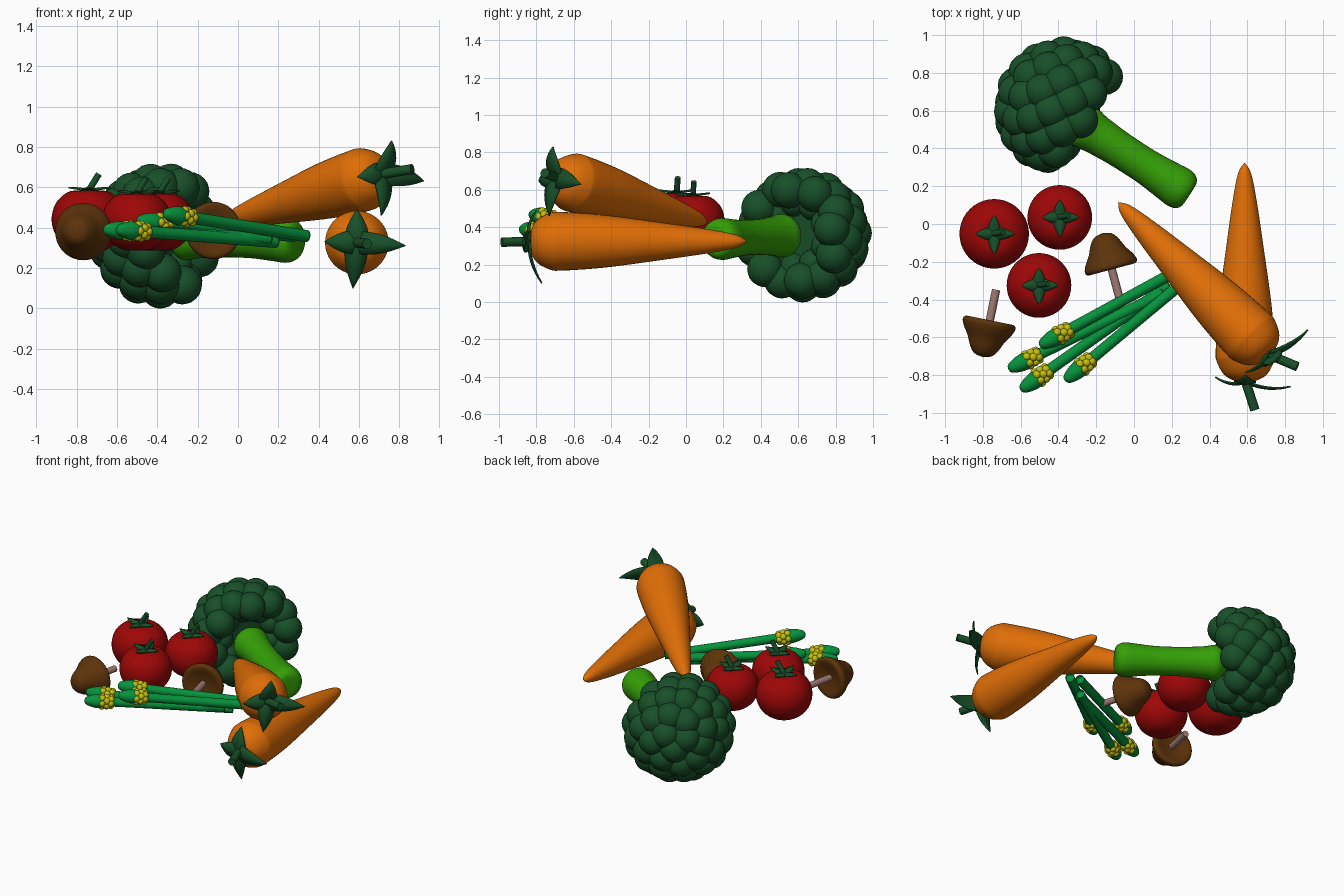
import bpy, bmesh, math
from mathutils import Vector as V, Matrix

if "Cube" in bpy.data.objects:
    bpy.data.objects.remove(bpy.data.objects["Cube"])


def material(name, r, g, b):
    m = bpy.data.materials.new(name)
    m.diffuse_color = (r, g, b, 1)
    m.use_nodes = True
    m.node_tree.nodes["Principled BSDF"].inputs["Base Color"].default_value = m.diffuse_color
    return m


ORANGE = material("orange", 0.74, 0.155, 0.002)
RED = material("red", 0.34, 0.002, 0.002)
LEAF = material("leaf_green", 0.009, 0.08, 0.022)
LIME = material("lime", 0.035, 0.35, 0.002)
SPEAR = material("spear_green", 0.002, 0.29, 0.045)
YELLOW = material("yellow", 0.58, 0.52, 0.004)
BROWN = material("brown", 0.11, 0.033, 0.003)
PALE = material("pale_stalk", 0.36, 0.2, 0.17)


def finish(name, bm, mat):
    bmesh.ops.remove_doubles(bm, verts=bm.verts, dist=1e-5)
    bmesh.ops.recalc_face_normals(bm, faces=bm.faces)
    for f in bm.faces:
        f.smooth = True
    me = bpy.data.meshes.new(name)
    bm.to_mesh(me)
    bm.free()
    me.materials.append(mat)
    ob = bpy.data.objects.new(name, me)
    bpy.context.collection.objects.link(ob)
    return ob


def smooth_profile(pts, n=4):
    p = [V(q) for q in pts]
    p = [p[0]] + p + [p[-1]]
    out = []
    for a, b, c, d in zip(p, p[1:], p[2:], p[3:]):
        for i in range(n):
            t = i / n
            q = 0.5 * (2*b + (c-a)*t + (2*a-5*b+4*c-d)*t*t + (3*b-a-3*c+d)*t**3)
            out.append((max(q[0], 0), q[1]))
    return out + [tuple(pts[-1])]


def lathe(name, profile, origin, axis, mat, segs=32, curved=True):
    """Revolve (radius, distance) points about an axis."""
    prof = smooth_profile(profile) if curved else profile
    rot = V(axis).to_track_quat('Z', 'Y')
    bm = bmesh.new()
    rings = []
    for r, t in prof:
        rings.append([bm.verts.new(V(origin) + rot @ V((
            r*math.cos(2*math.pi*k/segs), r*math.sin(2*math.pi*k/segs), t)))
            for k in range(segs)])
    for a, b in zip(rings, rings[1:]):
        for k in range(segs):
            j = (k + 1) % segs
            bm.faces.new((a[k], a[j], b[j], b[k]))
    return finish(name, bm, mat)


def rod(name, a, b, r, mat):
    a, b = V(a), V(b)
    n = (b - a).length
    ob = lathe(name, [(0, 0), (r, 0), (r, n), (0, n)], a, b - a, mat, 16, False)
    bpy.context.view_layer.objects.active = ob
    ob.select_set(True)
    bpy.ops.object.shade_smooth_by_angle()
    ob.select_set(False)


def leaves(name, base, tips, out, bulge, width):
    """Broad-based pointed leaves spreading from one base point."""
    base, out = V(base), V(out).normalized()
    bm = bmesh.new()
    n = 8
    for tip in tips:
        tip = V(tip)
        ctrl = (base + tip) / 2 + out * bulge
        side = (tip - base).cross(out).normalized()
        rows = []
        for i in range(n + 1):
            t = i / n
            c = base*(1-t)**2 + ctrl*2*t*(1-t) + tip*t*t
            w = width * (0.75 + 1.3*t) * (1 - t) ** 1.1 + 0.0006
            rows.append([bm.verts.new(c + side*w*s - out*w*0.2*abs(s)) for s in (-1, 0, 1)])
        for a, b in zip(rows, rows[1:]):
            for k in (0, 1):
                bm.faces.new((a[k], a[k+1], b[k+1], b[k]))
    ob = finish(name, bm, LEAF)
    mod = ob.modifiers.new("thickness", 'SOLIDIFY')
    mod.thickness = 0.008
    mod.offset = 0


def blobs(name, items, mat, sub):
    bm = bmesh.new()
    for pos, r in items:
        bmesh.ops.create_icosphere(bm, subdivisions=sub, radius=r, matrix=Matrix.Translation(pos))
    return finish(name, bm, mat)


# Carrots: crown, tip, stalk end, leaf tips
carrot_profile = [(0, 0), (0.06, 0.002), (0.115, 0.035), (0.15, 0.1), (0.157, 0.16), (0.14, 0.4),
                  (0.1, 0.7), (0.064, 0.95), (0.034, 1.1), (0, 1.155)]
carrots = [
    ((0.59, -0.83, 0.325), (0.585, 0.325, 0.325), (0.64, -0.985, 0.32),
     [(0.59, -0.80, 0.49), (0.83, -0.86, 0.31), (0.57, -0.77, 0.10), (0.43, -0.81, 0.33)]),
    ((0.71, -0.69, 0.665), (-0.07, 0.1, 0.43), (0.865, -0.755, 0.69),
     [(0.76, -0.71, 0.83), (0.92, -0.56, 0.63), (0.71, -0.73, 0.46), (0.59, -0.785, 0.65)]),
]
for i, (crown, tip, end, tips) in enumerate(carrots, 1):
    axis = V(tip) - V(crown)
    lathe(f"carrot_{i}", carrot_profile, crown, axis, ORANGE, 40)
    rod(f"carrot_stalk_{i}", crown, end, 0.025, LEAF)
    out = -axis.normalized()
    leaves(f"carrot_leaves_{i}", V(crown) + out*0.012, tips, out, 0.045, 0.07)

# Tomatoes with calyx and stalk
tomato_profile = [(0, -0.15), (0.08, -0.143), (0.152, -0.088), (0.184, 0.0), (0.165, 0.088),
                  (0.105, 0.145), (0.045, 0.152), (0, 0.135)]
for i, (x, y, z, s) in enumerate([(-0.74, -0.052, 0.43, 1), (-0.393, 0.035, 0.425, 0.93),
                                  (-0.503, -0.325, 0.425, 0.93)], 1):
    c = V((x, y, z))
    lathe(f"tomato_{i}", [(r*s, t*s) for r, t in tomato_profile], c, (0, 0, 1), RED, 40)
    tips = [c + V((dx, dy, 0.168))*s for dx, dy in ((0.11, 0), (0, 0.1), (-0.1, 0), (0, -0.11))]
    leaves(f"tomato_leaves_{i}", c + V((0, 0, 0.156*s)), tips, (0, 0, 1), 0.006, 0.04)
    rod(f"tomato_stalk_{i}", c + V((-0.015, 0, 0.13))*s, c + V((0.05, 0.008, 0.235))*s, 0.016*s, LEAF)

# Mushrooms lying on their sides
cap_profile = [(0, 0.19), (0.06, 0.18), (0.12, 0.165), (0.142, 0.18), (0.132, 0.215), (0.1, 0.265),
               (0.074, 0.32), (0.045, 0.352), (0, 0.363)]
for i, (end, axis) in enumerate([((-0.73, -0.348, 0.38), (-0.2, -0.98, 0)),
                                 ((-0.075, -0.40, 0.385), (-0.257, 0.966, 0))], 1):
    lathe(f"mushroom_cap_{i}", cap_profile, end, axis, BROWN, 36)
    rod(f"mushroom_stalk_{i}", end, V(end) + V(axis)*0.22, 0.022, PALE)

# Asparagus spears: tip to cut end
spears = [((-0.50, -0.645, 0.435), (0.26, -0.23, 0.36)), ((-0.665, -0.77, 0.39), (0.14, -0.375, 0.345)),
          ((-0.60, -0.88, 0.39), (0.17, -0.335, 0.33)), ((-0.365, -0.83, 0.47), (0.325, -0.255, 0.36))]
for i, (a, b) in enumerate(spears, 1):
    a, b = V(a), V(b)
    n = (b - a).length
    prof = [(0, 0), (0.022, 0.008), (0.038, 0.045), (0.046, 0.09), (0.042, 0.14), (0.033, 0.19),
            (0.03, 0.25), (0.03, n - 0.03), (0.027, n - 0.008), (0, n)]
    lathe(f"asparagus_{i}", prof, a, b - a, SPEAR, 20)
    rot = (b - a).to_track_quat('Z', 'Y')
    scales = []
    for j, (t, r) in enumerate([(0.115, 0.032), (0.145, 0.031), (0.172, 0.025)]):
        for k in range(6):
            ang = 2*math.pi*(k + 0.5*(j % 2))/6
            scales.append((a + rot @ V((r*math.cos(ang), r*math.sin(ang), t)), 0.023))
    blobs(f"asparagus_scales_{i}", scales, YELLOW, 2)

# Broccoli stalk
axis = V((-0.84, 0.543, 0)).normalized()
lathe("broccoli_stalk", [(0, 0), (0.07, 0.003), (0.1, 0.025), (0.112, 0.07), (0.105, 0.15),
                         (0.095, 0.28), (0.096, 0.45), (0.105, 0.58), (0.11, 0.68), (0, 0.76)],
      (0.295, 0.155, 0.335), axis + V((0, 0, 0.03)), LIME, 36)

# Broccoli head: rounded core covered in florets, hollowed towards the stalk
center = V((-0.38, 0.622, 0.36))
rot = axis.to_track_quat('Z', 'Y')
lathe("broccoli_core", [(0, -0.03), (0.15, -0.04), (0.25, -0.07), (0.275, 0), (0.24, 0.14),
                        (0.15, 0.235), (0, 0.28)], center, axis, LEAF)
florets = []
count = 54
for i in range(count):
    u = 0.99 - 1.43 * i / (count - 1)
    r = math.sqrt(1 - u*u) * 0.265
    ang = i * math.pi * (3 - math.sqrt(5))
    florets.append((center + rot @ V((r*math.cos(ang)*1.05, r*math.sin(ang), u*0.268)), 0.097))
for k in range(9):
    ang = 2*math.pi*k/9
    florets.append((center + rot @ V((0.18*math.cos(ang), 0.18*math.sin(ang), -0.03)), 0.08))
blobs("broccoli_florets", florets, LEAF, 3)
